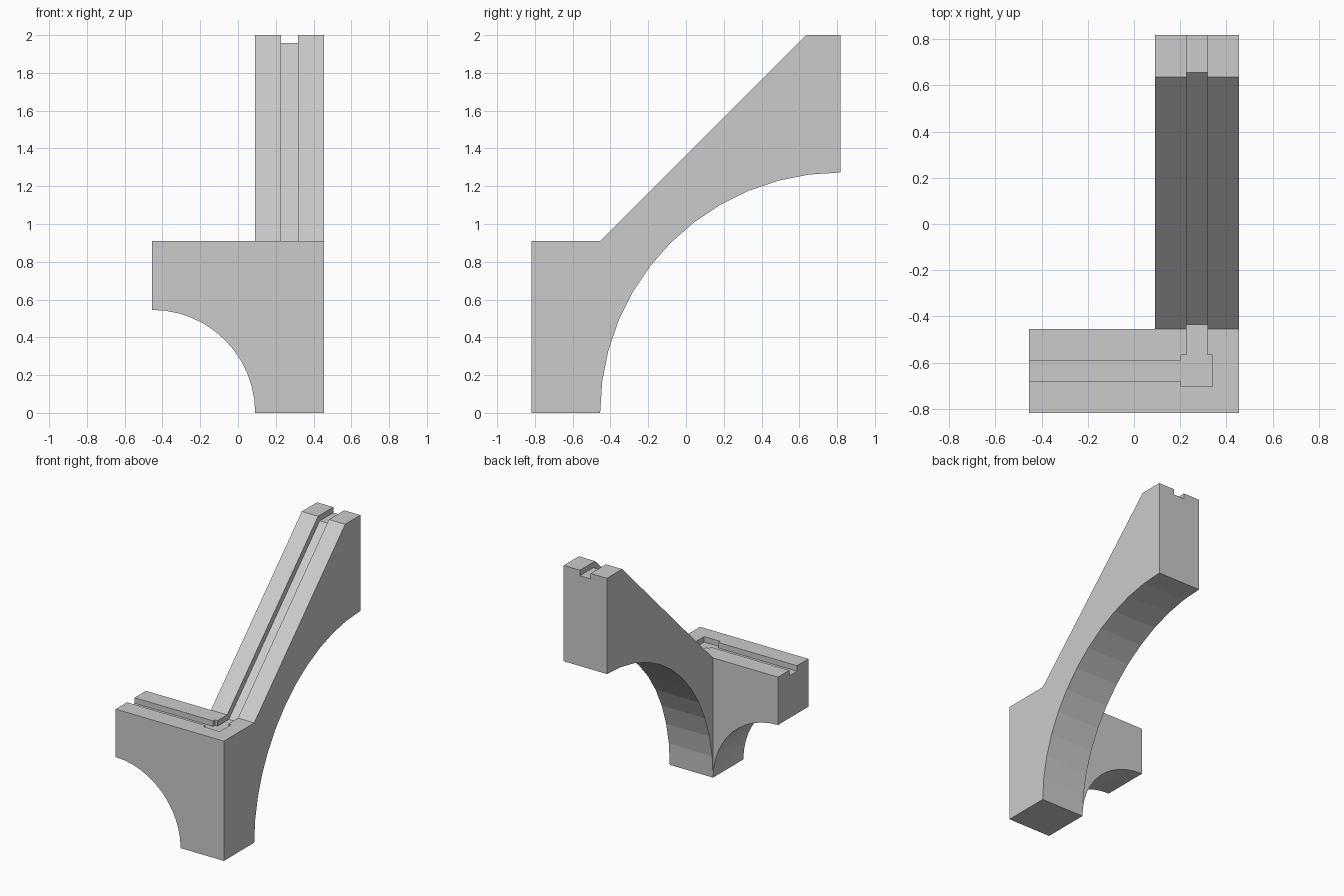
import bpy, bmesh
from math import sin, cos, pi
from mathutils import Vector

if "Cube" in bpy.data.objects:
    bpy.data.objects.remove(bpy.data.objects["Cube"])

U = 1 / 11                # module: the post is 4 x 4 modules
X, Y = 5 * U, 9 * U       # half extents
TOP = 10 * U              # height of the low wing
DEPTH = 0.042             # groove depth
DROP = 0.062              # vertical depth of the groove on the 45 degree slope


def prism(name, axis, profile, lo, hi):
    """Extrude a closed (horizontal, z) profile along the x or y axis."""
    bm = bmesh.new()
    pts = [(lo, a, z) if axis == 'x' else (a, lo, z) for a, z in profile]
    face = bm.faces.new([bm.verts.new(p) for p in pts])
    ext = bmesh.ops.extrude_face_region(bm, geom=[face])
    move = Vector((hi - lo, 0, 0)) if axis == 'x' else Vector((0, hi - lo, 0))
    bmesh.ops.translate(bm, vec=move,
                        verts=[g for g in ext['geom'] if isinstance(g, bmesh.types.BMVert)])
    bmesh.ops.recalc_face_normals(bm, faces=bm.faces[:])
    mesh = bpy.data.meshes.new(name)
    bm.to_mesh(mesh)
    bm.free()
    ob = bpy.data.objects.new(name, mesh)
    bpy.context.collection.objects.link(ob)
    return ob


def arch(centre, radius, side, n=12):
    """Quarter arch from the springing at z = 0 up to the crown."""
    return [(centre + side * radius * cos(pi / 2 * i / n), radius * sin(pi / 2 * i / n))
            for i in range(n + 1)]


def combine(target, other, operation):
    mod = target.modifiers.new(operation, 'BOOLEAN')
    mod.operation, mod.object, mod.solver = operation, other, 'EXACT'
    bpy.context.view_layer.objects.active = target
    bpy.ops.object.modifier_apply(modifier=mod.name)
    bpy.data.objects.remove(other)


# Corner post with the tall sloping rear arch
bracket = prism("corner_arch_bracket", 'x',
                [(-Y, 0)] + arch(Y, 14 * U, -1)
                + [(Y, 2), (7 * U, 2), (-X, TOP), (-Y, TOP)], U, X)

# Low side wing with the small arch
wing = prism("side_wing", 'y', arch(-X, 6 * U, 1) + [(-X, TOP), (U, TOP)], -Y, -X)
combine(bracket, wing, 'UNION')

# Channel running up the slope and out at the back
floor, rise = TOP - DEPTH, 15 * U - DROP
channel = [(-0.62, floor), (floor - rise, floor), (2 - DEPTH - rise, 2 - DEPTH),
           (1, 2 - DEPTH), (1, 2.2), (-0.62, 2.2)]
combine(bracket, prism("slope_channel", 'x', channel, 2.5 * U, 3.5 * U), 'DIFFERENCE')


def box_cut(name, x0, x1, y0, y1):
    rect = [(x0, floor), (x1, floor), (x1, 1.2), (x0, 1.2)]
    combine(bracket, prism(name, 'y', rect, y0, y1), 'DIFFERENCE')


# Channel along the low wing, and the square pocket at the corner
box_cut("wing_channel", -0.6, 0.25, -7.5 * U, -6.5 * U)
box_cut("corner_pocket", 2.25 * U, 3.75 * U, -7.75 * U, -6.25 * U)

# Merge coplanar leftovers
bm = bmesh.new()
bm.from_mesh(bracket.data)
bmesh.ops.remove_doubles(bm, verts=bm.verts[:], dist=1e-5)
bmesh.ops.dissolve_limit(bm, angle_limit=0.01, verts=bm.verts[:], edges=bm.edges[:])
bm.to_mesh(bracket.data)
bm.free()
